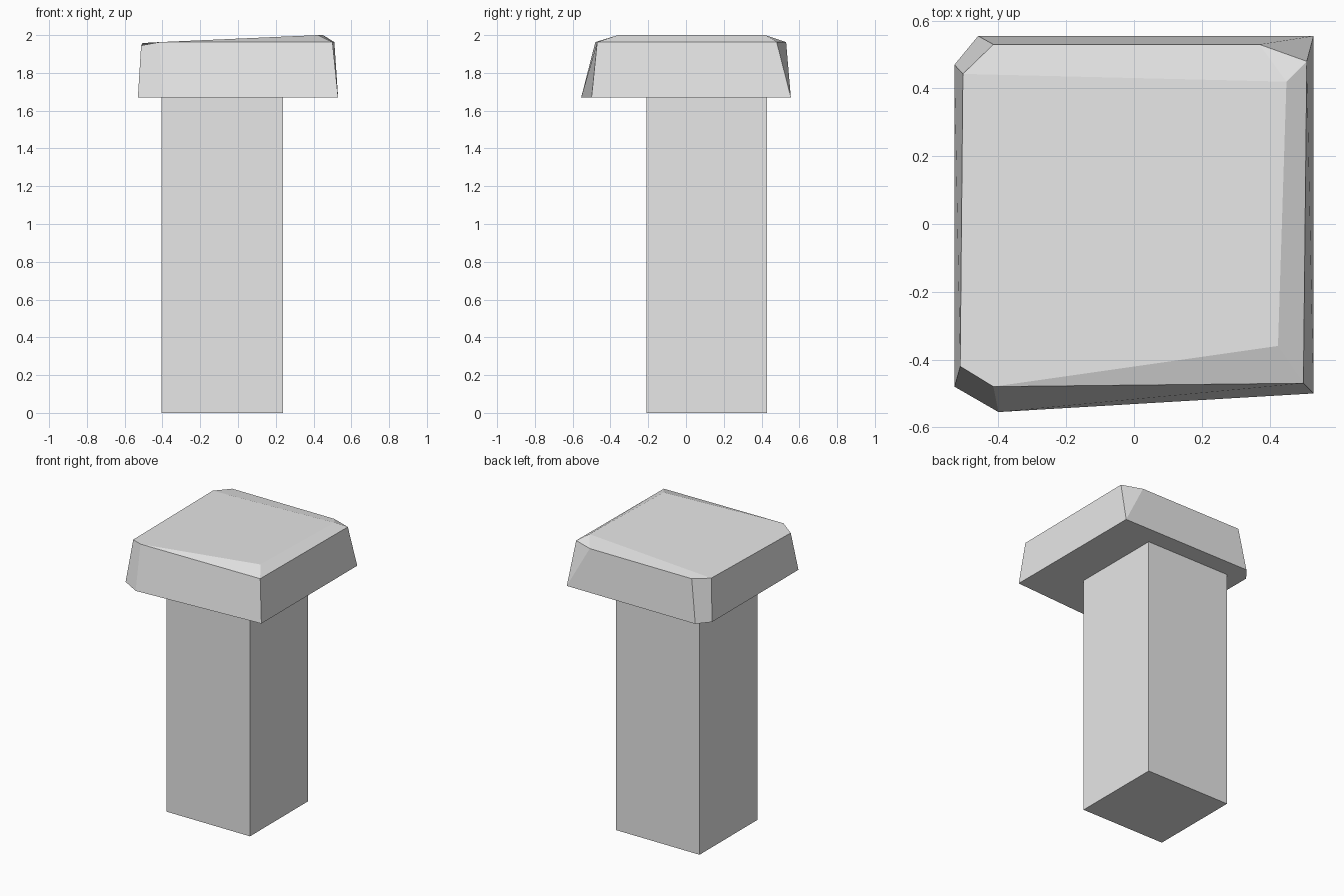
import bpy
import bmesh

old = bpy.data.objects.get("Cube")
if old:
    bpy.data.objects.remove(old, do_unlink=True)

grey = bpy.data.materials.new("plain_grey")
grey.use_nodes = True
colour = (0.8, 0.8, 0.8, 1)
grey.diffuse_color = colour
grey.node_tree.nodes["Principled BSDF"].inputs["Base Color"].default_value = colour


def add_object(name, bm):
    bmesh.ops.recalc_face_normals(bm, faces=bm.faces)
    mesh = bpy.data.meshes.new(name)
    bm.to_mesh(mesh)
    bm.free()
    mesh.materials.append(grey)
    obj = bpy.data.objects.new(name, mesh)
    bpy.context.collection.objects.link(obj)
    return obj


# Square post, set off-centre under the cap
CAP_BASE = 1.67
bm = bmesh.new()
bmesh.ops.create_cube(bm, size=1)
bmesh.ops.scale(bm, vec=(0.645, 0.64, CAP_BASE), verts=bm.verts)
bmesh.ops.translate(bm, vec=(-0.083, 0.11, CAP_BASE / 2), verts=bm.verts)
add_object("post", bm)

# Rough-hewn cap: base outline, chipped rim and tilted crown
RIM = 1.963
bm = bmesh.new()
base = [bm.verts.new((x, y, CAP_BASE)) for x, y in (
    (-0.53, -0.48), (-0.40, -0.555), (0.53, -0.50),
    (0.53, 0.555), (-0.46, 0.555), (-0.53, 0.47))]
rim = [bm.verts.new((x, y, z)) for x, y, z in (
    (-0.513, -0.42, 1.945), (-0.415, -0.48, RIM), (0.50, -0.47, RIM),
    (0.51, 0.48, RIM), (0.37, 0.53, RIM), (-0.415, 0.53, RIM),
    (-0.505, 0.443, 1.958))]
crown_front = bm.verts.new((0.425, -0.36, 2))
crown_back = bm.verts.new((0.45, 0.42, 2))

# Sloping sides, with one split corner at the back
bm.faces.new(base)
top_corner = [(0,), (1,), (2,), (3, 4), (5,), (6,)]
for i in range(len(base)):
    j = (i + 1) % len(base)
    bm.faces.new((base[i], base[j], rim[top_corner[j][0]], rim[top_corner[i][-1]]))
bm.faces.new((base[3], rim[4], rim[3]))

# Crown and its worn edges
for loop in (
    (rim[0], rim[1], crown_front, crown_back, rim[6]),
    (rim[1], rim[2], crown_front),
    (rim[2], rim[3], crown_back, crown_front),
    (rim[3], rim[4], crown_back),
    (rim[4], rim[5], rim[6], crown_back),
):
    bm.faces.new(loop)
add_object("cap", bm)
